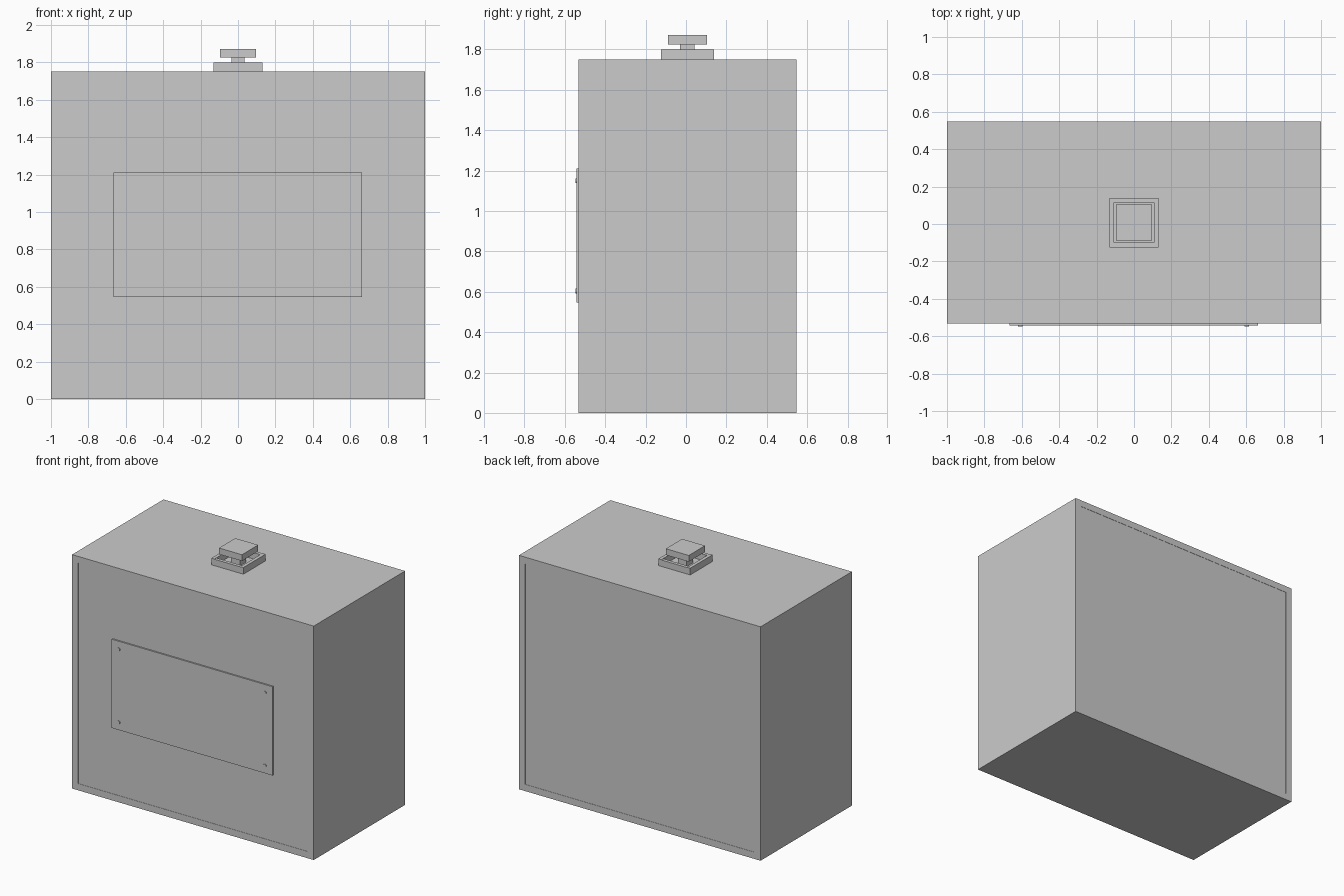
import bpy, bmesh, math
from mathutils import Matrix

if "Cube" in bpy.data.objects:
    bpy.data.objects.remove(bpy.data.objects["Cube"])


def box(name, x0, x1, y0, y1, z0, z1):
    bm = bmesh.new()
    bmesh.ops.create_cube(bm, size=1)
    for v in bm.verts:
        v.co.x = x0 if v.co.x < 0 else x1
        v.co.y = y0 if v.co.y < 0 else y1
        v.co.z = z0 if v.co.z < 0 else z1
    return finish(name, bm)


def finish(name, bm):
    mesh = bpy.data.meshes.new(name)
    bm.to_mesh(mesh)
    bm.free()
    ob = bpy.data.objects.new(name, mesh)
    bpy.context.collection.objects.link(ob)
    return ob


F, B, H, T = -0.533, 0.547, 1.75, 0.05   # body front, back, height, board thickness
C = (F + B) / 2                          # body centre in y

# Cabinet boards
box("bottom_board", -1, 1, F, B, 0, T)
box("top_board", -1, 1, F, B, H - T, H)
for side, x in (("left", -1), ("right", 1 - T)):
    box(side + "_board", x, x + T, F, B, T, H - T)
e = 0.002  # slight reveal around front and back boards
box("front_board", -1 + T + e, 1 - T - e, F + e, F + T, T, H - T)
box("back_board", -1 + T + e, 1 - T - e, B - T, B - e, T, H - T)

# Collar on the top: two full-length side rails, two rails between them
R, W = 0.132, 0.025
for s, name in ((-1, "a"), (1, "b")):
    xs = sorted((s * R, s * (R - W)))
    box("collar_side_rail_" + name, *xs, C - R, C + R, H, H + 0.05)
    box("collar_cross_rail_" + name, -R + W, R - W, C + xs[0], C + xs[1], H, H + 0.048)

# Square push button on a stem
box("button_stem", -0.036, 0.036, C - 0.036, C + 0.036, H, 1.83)
box("button_cap", -0.095, 0.095, C - 0.096, C + 0.096, 1.825, 1.872)

# Front plate with four screws
box("front_plate", -0.666, 0.664, F - 0.009, F + e, 0.546, 1.21)
for i, x in enumerate((-0.607, 0.603)):
    for j, z in enumerate((0.604, 1.15)):
        bm = bmesh.new()
        bmesh.ops.create_cone(
            bm, cap_ends=True, segments=16, radius1=0.012, radius2=0.012, depth=0.02,
            matrix=Matrix.Translation((x, F - 0.005, z)) @ Matrix.Rotation(math.pi / 2, 4, 'X'))
        finish(f"plate_screw_{i}{j}", bm)
